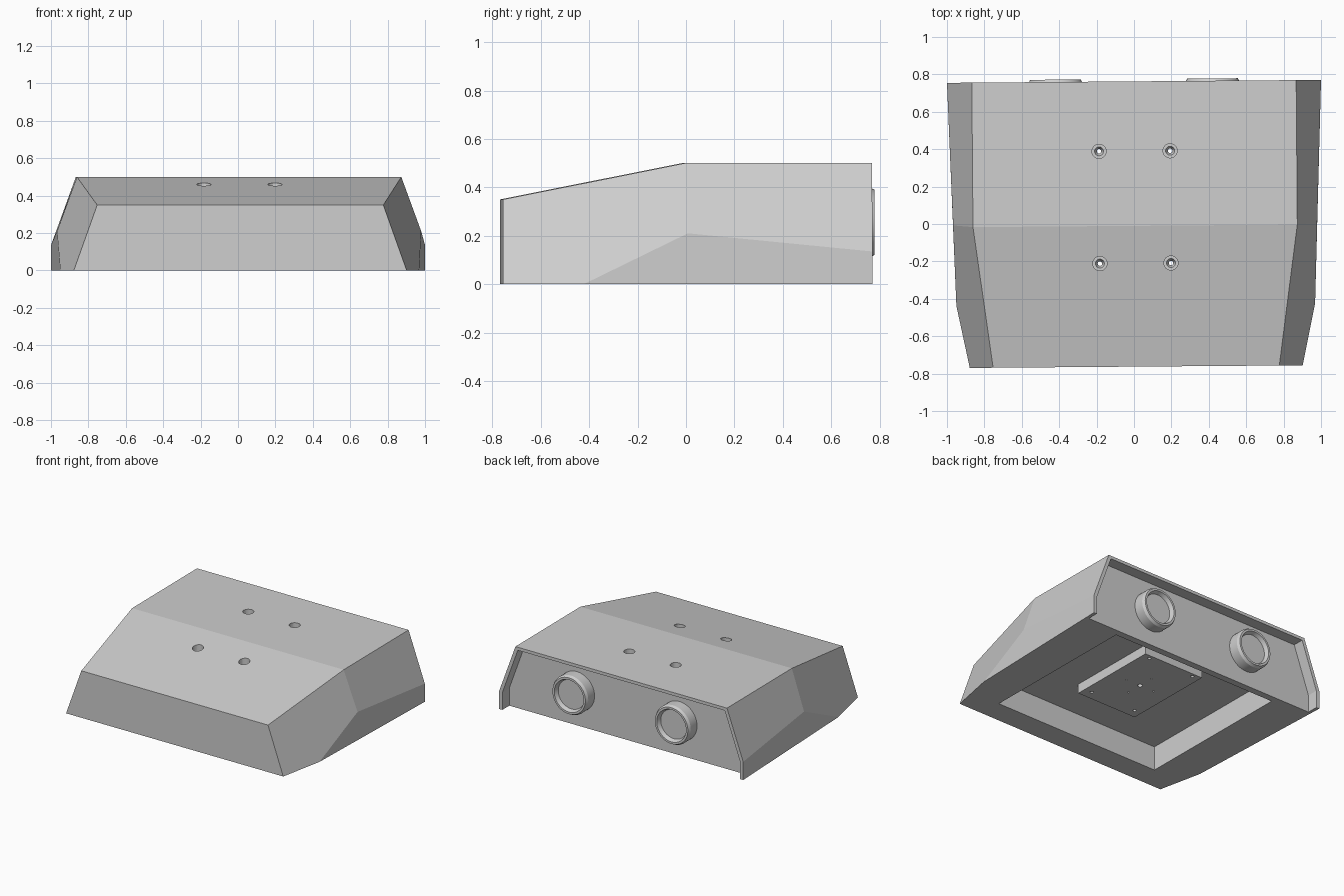
import bpy, bmesh, math
from mathutils import Matrix, Vector

cube = bpy.data.objects.get("Cube")
if cube:
    bpy.data.objects.remove(cube, do_unlink=True)

# Single grey finish
grey = bpy.data.materials.new("plain_grey")
grey.use_nodes = True
COLOUR = (0.62, 0.62, 0.62, 1)
grey.diffuse_color = COLOUR
grey.node_tree.nodes["Principled BSDF"].inputs["Base Color"].default_value = COLOUR

# The whole unit sits at a very slight turn
TURN = Matrix.Translation((0.006, 0, 0)) @ Matrix.Rotation(math.radians(0.45), 4, 'Z')


def make(name, bm):
    bmesh.ops.recalc_face_normals(bm, faces=bm.faces)
    bm.transform(TURN)
    mesh = bpy.data.meshes.new(name)
    bm.to_mesh(mesh)
    bm.free()
    mesh.materials.append(grey)
    ob = bpy.data.objects.new(name, mesh)
    bpy.context.collection.objects.link(ob)
    return ob


def mirrored_hull(name, points):
    """Convex solid from points on one side, mirrored across x."""
    bm = bmesh.new()
    for x, y, z in points:
        bm.verts.new((x, y, z))
        bm.verts.new((-x, y, z))
    bmesh.ops.convex_hull(bm, input=bm.verts)
    bmesh.ops.dissolve_limit(bm, angle_limit=math.radians(2),
                             verts=bm.verts, edges=bm.edges)
    return make(name, bm)


def box(name, half_x, y0, y1, z0, z1):
    return mirrored_hull(name, [(half_x, y, z) for y in (y0, y1) for z in (z0, z1)])


def peg(name, x, y, z0, z1, r0, r1):
    bm = bmesh.new()
    bmesh.ops.create_cone(bm, cap_ends=True, segments=24, radius1=r0, radius2=r1,
                          depth=z1 - z0,
                          matrix=Matrix.Translation((x, y, (z0 + z1) / 2)))
    return make(name, bm)


def cut(targets, cutter):
    cutter.hide_render = True
    for ob in targets:
        mod = ob.modifiers.new("cut", 'BOOLEAN')
        mod.operation = 'DIFFERENCE'
        mod.solver = 'EXACT'
        mod.object = cutter
        bpy.context.view_layer.objects.active = ob
        bpy.ops.object.modifier_apply(modifier=mod.name)
    bpy.data.objects.remove(cutter, do_unlink=True)


# Wedge housing with faceted sides
BACK = 0.7625
housing = mirrored_hull("housing", [
    (0.89, -BACK, 0), (0.765, -BACK, 0.35),
    (0.867, -0.01, 0.5), (0.867, BACK, 0.5),
    (0.959, -0.43, 0), (0.9735, 0, 0.21),
    (1.0, BACK, 0.135), (1.0, BACK, 0)])

# Recessed rear panel framed by the thin shell
PANEL = 0.68
cut([housing], mirrored_hull("rear_recess", [
    (x, y, z) for y in (PANEL, 0.9)
    for x, z in ((0.848, 0.477), (0.974, 0.13), (0.974, -0.1))]))

# Large underside opening with a mounting block in its ceiling
cut([housing], box("underside_opening", 0.69, -0.59, 0.63, -0.1, 0.18))
block = box("mounting_block", 0.25, -0.28, 0.42, 0.11, 0.19)

# Countersunk through holes
for x in (-0.19, 0.19):
    for y, top in ((0.39, 0.5), (-0.21, 0.46)):
        cut([housing], peg("counterbore", x, y, top - 0.06, 0.6, 0.038, 0.038))
        cut([housing], peg("countersink", x, y, top - 0.09, top - 0.05, 0.012, 0.028))
        cut([housing, block], peg("through_hole", x, y, -0.1, 0.6, 0.012, 0.012))

# Blind pilot holes under the block
cut([block], peg("centre_hole", 0, 0.07, 0.05, 0.16, 0.018, 0.018))
for i in range(4):
    a = i * math.pi / 2
    cut([block], peg("pilot_hole", 0.12 * math.cos(a), 0.07 + 0.12 * math.sin(a),
                     0.05, 0.15, 0.007, 0.007))

# Rear port rings, turned about the y axis
PROFILE = [(0.145, 0.66), (0.145, 0.755), (0.135, 0.775), (0.12, 0.775),
           (0.108, 0.745), (0, 0.745)]
for side, x in (("right", -0.42), ("left", 0.42)):
    bm = bmesh.new()
    verts = [bm.verts.new((x + r, y, 0.255)) for r, y in PROFILE]
    edges = [bm.edges.new(pair) for pair in zip(verts, verts[1:])]
    bmesh.ops.spin(bm, geom=verts + edges, cent=(x, 0, 0.255), axis=(0, 1, 0),
                   angle=math.tau, steps=48)
    bmesh.ops.remove_doubles(bm, verts=bm.verts, dist=0.0005)
    ring = make("rear_port_" + side, bm)
    bpy.ops.object.select_all(action='DESELECT')
    ring.select_set(True)
    bpy.context.view_layer.objects.active = ring
    bpy.ops.object.shade_smooth_by_angle(angle=math.radians(25))
